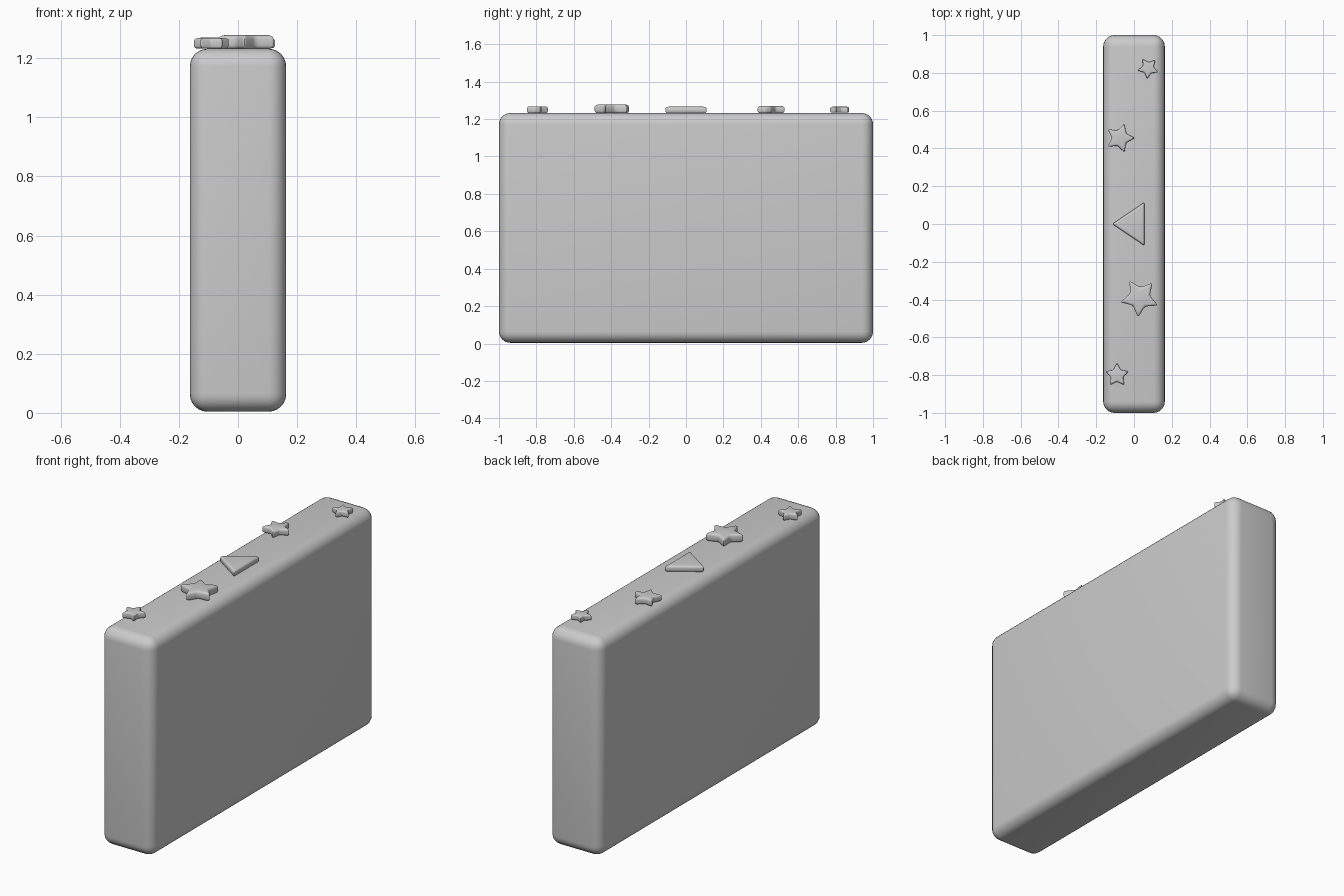
import bpy, bmesh
from math import cos, sin, radians, pi

if "Cube" in bpy.data.objects:
    bpy.data.objects.remove(bpy.data.objects["Cube"])

grey = bpy.data.materials.new("plain grey")
grey.use_nodes = True
GREY = (0.6, 0.6, 0.6, 1)
grey.diffuse_color = GREY
grey.node_tree.nodes["Principled BSDF"].inputs["Base Color"].default_value = GREY


def rounded_prism(name, outline, z0, z1, radius, segments=4, angle=40):
    """Extrude an outline upwards, round its edges and smooth it."""
    bm = bmesh.new()
    base = bm.faces.new([bm.verts.new((x, y, z0)) for x, y in outline])
    top = bmesh.ops.extrude_face_region(bm, geom=[base])["geom"]
    for v in top:
        if isinstance(v, bmesh.types.BMVert):
            v.co.z = z1
    bmesh.ops.recalc_face_normals(bm, faces=bm.faces)
    mesh = bpy.data.meshes.new(name)
    bm.to_mesh(mesh)
    bm.free()
    mesh.materials.append(grey)
    obj = bpy.data.objects.new(name, mesh)
    bpy.context.collection.objects.link(obj)
    bevel = obj.modifiers.new("rounding", "BEVEL")
    bevel.width = radius
    bevel.segments = segments
    bevel.limit_method = "ANGLE"
    bevel.angle_limit = radians(20)
    bpy.ops.object.select_all(action="DESELECT")
    obj.select_set(True)
    bpy.context.view_layer.objects.active = obj
    bpy.ops.object.modifier_apply(modifier="rounding")
    bpy.ops.object.shade_smooth_by_angle(angle=radians(angle))
    return obj


def star_outline(cx, cy, size, turn):
    points = []
    for i in range(10):
        r = size if i % 2 == 0 else size * 0.52
        a = radians(turn) + i * pi / 5
        points.append((cx + r * cos(a), cy + r * sin(a)))
    return points


# Upright slab body
w, d = 0.163, 1.0
rounded_prism("body", [(-w, -d), (w, -d), (w, d), (-w, d)], 0.004, 1.232, 0.06, 6)

# Triangle button on the top edge
rounded_prism("triangle_button", [(-0.115, 0), (0.055, -0.115), (0.055, 0.115)],
              1.23, 1.266, 0.012)

# Star buttons: x, y, size, turn, underside, top
stars = {
    "front_small_star": (-0.09, -0.80, 0.065, 90, 1.232, 1.268),
    "front_large_star": (0.03, -0.39, 0.105, -95, 1.23, 1.278),
    "back_medium_star": (-0.075, 0.455, 0.08, 0, 1.232, 1.27),
    "back_small_star": (0.075, 0.825, 0.058, -95, 1.234, 1.266),
}
for name, (x, y, size, turn, z0, z1) in stars.items():
    rounded_prism(name, star_outline(x, y, size, turn), z0, z1, size * 0.13)
